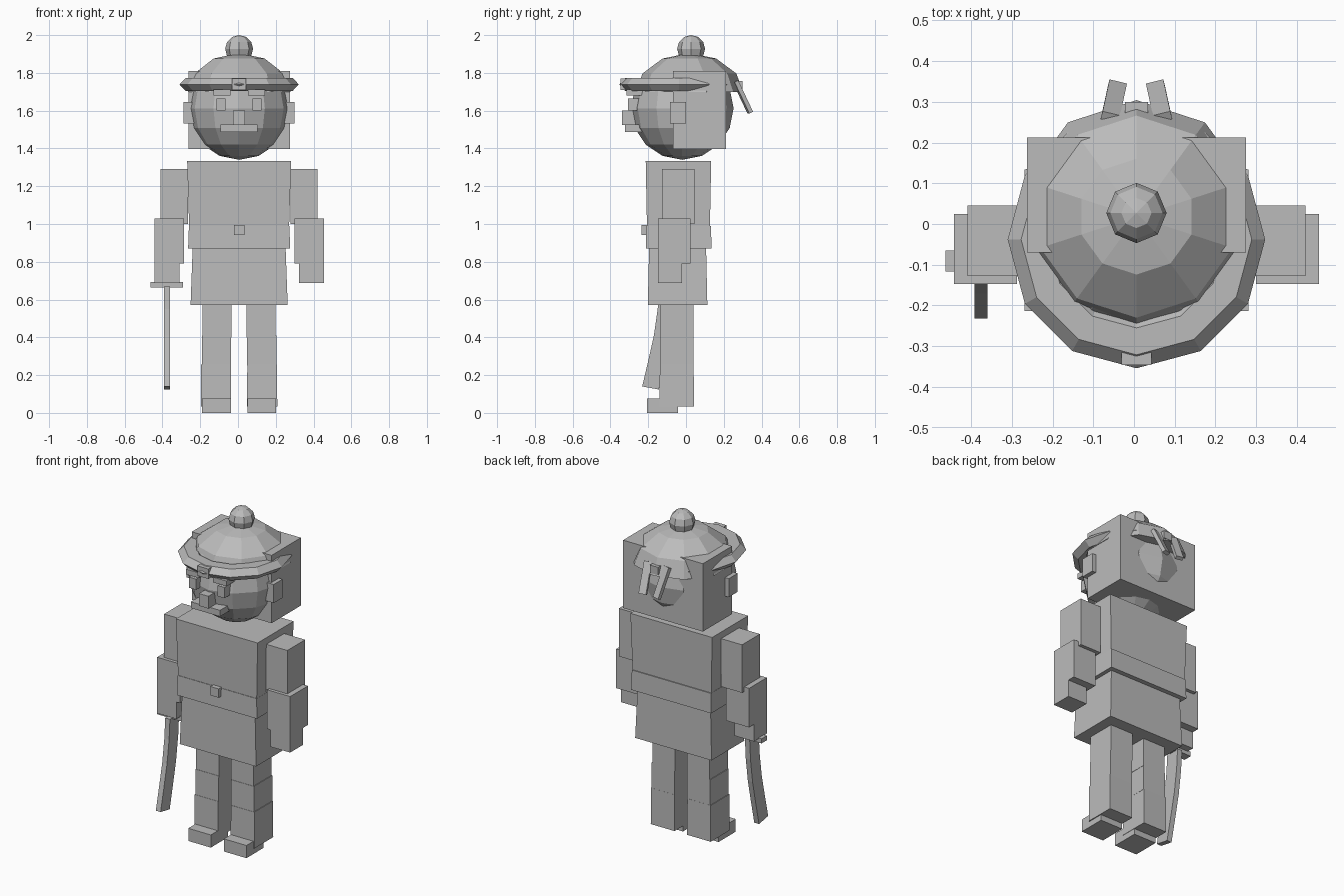
import bpy, bmesh, math
from mathutils import Vector, Matrix

if "Cube" in bpy.data.objects:
    bpy.data.objects.remove(bpy.data.objects["Cube"])

CX = 0.006  # symmetry axis of the figure

grey = bpy.data.materials.new("plain grey")
grey.diffuse_color = (0.5, 0.5, 0.5, 1)
grey.use_nodes = True
grey.node_tree.nodes["Principled BSDF"].inputs["Base Color"].default_value = grey.diffuse_color


def finish(name, bm):
    bmesh.ops.recalc_face_normals(bm, faces=bm.faces)
    me = bpy.data.meshes.new(name)
    bm.to_mesh(me)
    bm.free()
    me.materials.append(grey)
    ob = bpy.data.objects.new(name, me)
    bpy.context.collection.objects.link(ob)
    return ob


def box(name, x, y, z, top=1.0):
    """Block between the given (min, max) pairs; top scales the upper face."""
    bm = bmesh.new()
    bmesh.ops.create_cube(bm, size=1)
    for v in bm.verts:
        s = top if v.co.z > 0 else 1.0
        v.co = Vector(((x[0] + x[1]) / 2 + v.co.x * s * (x[1] - x[0]),
                       (y[0] + y[1]) / 2 + v.co.y * s * (y[1] - y[0]),
                       (z[0] + z[1]) / 2 + v.co.z * (z[1] - z[0])))
    return finish(name, bm)


def pair(name, x, y, z, top=1.0):
    """Left and right copies; x is the distance from the symmetry axis."""
    box("right_" + name, (CX + x[0], CX + x[1]), y, z, top)
    box("left_" + name, (CX - x[1], CX - x[0]), y, z, top)


def lathe(name, centre, rings, n, start, closed=False):
    """Rings of (radius, z) around a vertical axis; radius 0 makes a pole."""
    bm = bmesh.new()
    loops = []
    for r, z in rings:
        count = n if r > 0 else 1
        loops.append([bm.verts.new((centre[0] + r * math.cos(start + 2 * math.pi * i / n),
                                    centre[1] + r * math.sin(start + 2 * math.pi * i / n), z))
                      for i in range(count)])
    follow = loops[1:] + (loops[:1] if closed else [])
    for a, b in zip(loops, follow):
        for i in range(n):
            j = (i + 1) % n
            quad = [a[i % len(a)], a[j % len(a)], b[j % len(b)], b[i % len(b)]]
            bm.faces.new(list(dict.fromkeys(quad)))
    return finish(name, bm)


def ball(name, centre, r, h, n, rings):
    prof = [(r * math.sin(math.pi * k / rings) if 0 < k < rings else 0,
             centre[2] - h * math.cos(math.pi * k / rings)) for k in range(rings + 1)]
    return lathe(name, centre, prof, n, math.pi / 2)


# Legs and feet
pair("thigh", (0.04, 0.193), (-0.135, 0.04), (0.40, 0.58))
pair("shin", (0.042, 0.197), (-0.137, 0.04), (0.25, 0.41))
pair("boot", (0.042, 0.202), (-0.14, 0.042), (0.035, 0.255), 0.985)
pair("foot", (0.044, 0.196), (-0.207, -0.042), (0.0, 0.077))

# Skirt, belt, buckle and torso
box("skirt", (CX - 0.257, CX + 0.257), (-0.202, 0.113), (0.572, 0.89), 0.955)
box("torso", (CX - 0.262, CX + 0.262), (-0.205, 0.125), (0.90, 1.333), 1.05)
box("belt", (CX - 0.270, CX + 0.270), (-0.212, 0.135), (0.87, 0.99), 0.985)
box("buckle", (CX - 0.028, CX + 0.028), (-0.235, -0.20), (0.942, 0.996))

# Arms
pair("upper_arm", (0.272, 0.415), (-0.127, 0.045), (1.0, 1.292))
pair("forearm", (0.293, 0.448), (-0.147, 0.024), (0.79, 1.028))
pair("hand", (0.317, 0.448), (-0.147, -0.022), (0.687, 0.80))

# Sword: guard plus a curved blade swept through front-edge points (y, z)
box("sword_guard", (-0.463, -0.29), (-0.117, -0.065), (0.664, 0.692))
edge = [(-0.142, 0.67), (-0.150, 0.55), (-0.170, 0.41), (-0.199, 0.28), (-0.232, 0.14)]
bm = bmesh.new()
prev = None
for i, (y, z) in enumerate(edge):
    drop = 0.004 * i
    cur = [bm.verts.new(p) for p in ((-0.391, y, z), (-0.359, y, z),
                                     (-0.359, y + 0.088, z - drop), (-0.391, y + 0.088, z - drop))]
    if prev:
        for k in range(4):
            bm.faces.new((prev[k], prev[(k + 1) % 4], cur[(k + 1) % 4], cur[k]))
    else:
        bm.faces.new(cur)
    prev = cur
bm.faces.new(prev[::-1])
finish("sword_blade", bm)

# Head, hair block and ears
ball("head", (CX, -0.02, 1.612), 0.272, 0.272, 12, 8)
box("hair_block", (-0.262, 0.275), (-0.07, 0.212), (1.397, 1.81))
pair("ear", (0.24, 0.294), (-0.085, 0.0), (1.532, 1.645))

# Face
pair("eye", (0.072, 0.119), (-0.308, -0.20), (1.60, 1.665))
pair("eyebrow", (0.047, 0.137), (-0.315, -0.20), (1.68, 1.712))
box("nose", (CX - 0.032, CX + 0.032), (-0.338, -0.24), (1.525, 1.60))
box("mouth", (CX - 0.098, CX + 0.098), (-0.322, -0.22), (1.488, 1.526))

# Cap: dome, top ball, six-sided rolled brim, badge
dome = [(0.0, 1.905), (0.142, 1.876), (0.248, 1.797), (0.286, 1.70), (0.0, 1.70)]
lathe("cap_dome", (CX, 0.018), dome, 10, math.pi / 2)
ball("cap_ball", (CX, 0.027, 1.927), 0.074, 0.073, 8, 6)
roll = [(0.25 + 0.066 * math.cos(math.pi * k / 3), 1.739 + 0.04 * math.sin(math.pi * k / 3))
        for k in range(6)]
lathe("cap_brim", (CX, -0.038), roll, 12, math.pi / 2, closed=True)
box("cap_badge", (CX - 0.037, CX + 0.037), (-0.346, -0.30), (1.71, 1.77))

# Ribbon knot, two hanging tails and the thin strip on the back
box("ribbon_knot", (CX - 0.028, CX + 0.028), (0.20, 0.30), (1.71, 1.757))
box("back_strip", (CX - 0.008, CX + 0.008), (0.20, 0.217), (1.54, 1.68))
for side, name in ((1, "right_ribbon_tail"), (-1, "left_ribbon_tail")):
    a = Vector((CX + side * 0.064, 0.262, 1.755))
    b = Vector((CX + side * 0.047, 0.340, 1.59))
    tail = box(name, (-0.022, 0.022), (-0.011, 0.011), (-0.092, 0.092))
    d = (a - b).normalized()
    x = Vector((1, side * 0.25, 0))
    x = (x - d * x.dot(d)).normalized()
    rot = Matrix((x, d.cross(x), d)).transposed().to_4x4()
    tail.data.transform(Matrix.Translation((a + b) / 2) @ rot)
